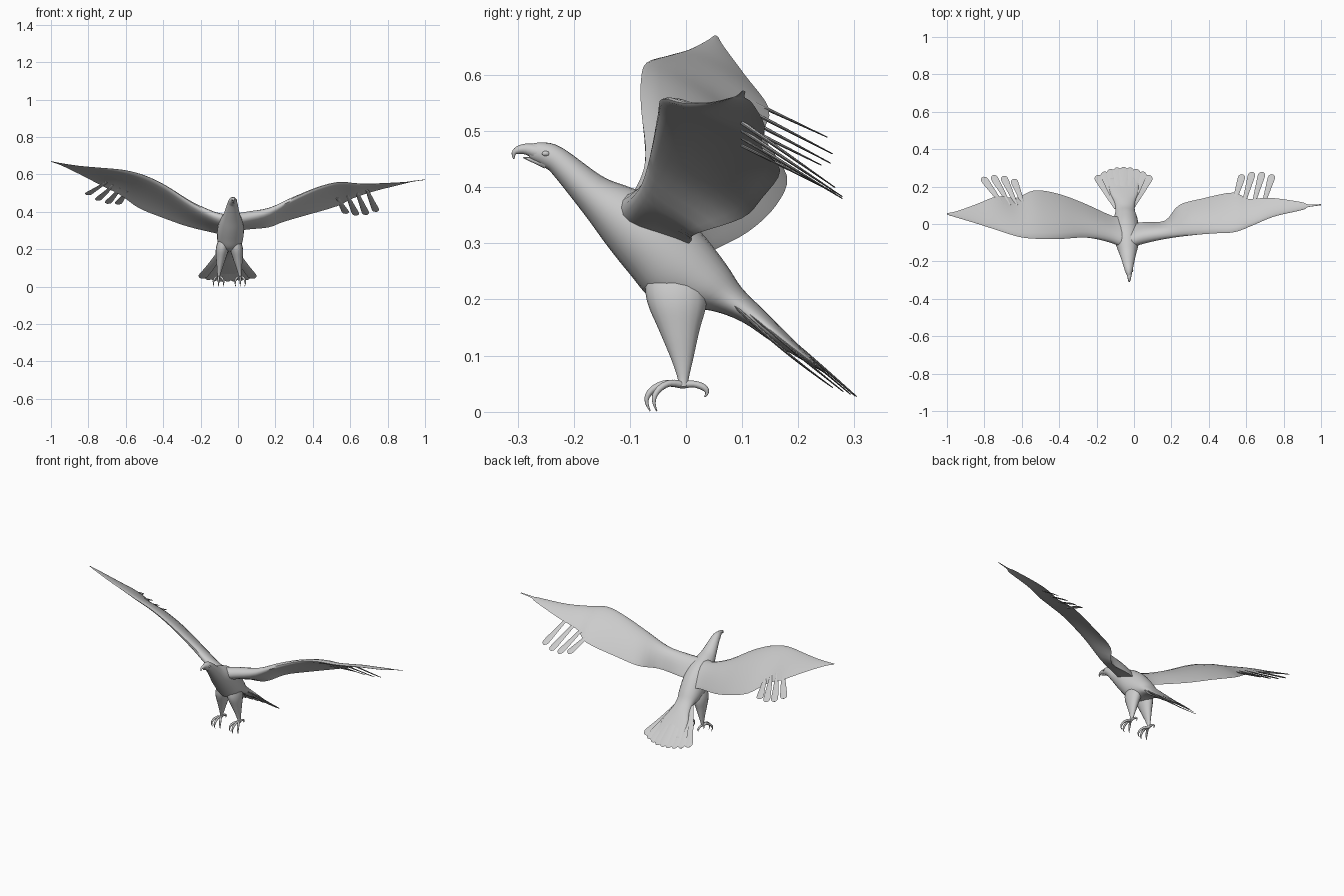
import bpy, bmesh, math
from mathutils import Vector as V

cube = bpy.data.objects.get("Cube")
if cube:
    bpy.data.objects.remove(cube)

colour = (0.6, 0.6, 0.6, 1)
grey = bpy.data.materials.new("plain grey")
grey.use_nodes = True
grey.diffuse_color = colour
bsdf = next(n for n in grey.node_tree.nodes if n.type == 'BSDF_PRINCIPLED')
bsdf.inputs["Base Color"].default_value = colour

X, Z = V((1, 0, 0)), V((0, 0, 1))


def around(n):
    return [2 * math.pi * i / n for i in range(n)]


def ellipse(centre, u, v, n=16):
    return [centre + u * math.cos(a) + v * math.sin(a) for a in around(n)]


def spline(a, b, c, d, t):
    return b + 0.5 * t * (c - a + t * (2 * a - 5 * b + 4 * c - d + t * (3 * (b - c) + d - a)))


def loft(name, rings, steps=4):
    """Skin a smooth surface through cross-sections and cap both ends."""
    fine = []
    last = len(rings) - 1
    for i in range(last):
        near = [rings[max(0, min(last, i + k))] for k in (-1, 0, 1, 2)]
        for step in range(steps):
            fine.append([spline(*points, step / steps) for points in zip(*near)])
    fine.append(rings[-1])
    bm = bmesh.new()
    rows = [[bm.verts.new(point) for point in ring] for ring in fine]
    n = len(rows[0])
    for row, following in zip(rows, rows[1:]):
        for i in range(n):
            j = (i + 1) % n
            bm.faces.new((row[i], row[j], following[j], following[i]))
    bm.faces.new(rows[0])
    bm.faces.new(rows[-1])
    bmesh.ops.recalc_face_normals(bm, faces=bm.faces)
    mesh = bpy.data.meshes.new(name)
    bm.to_mesh(mesh)
    bm.free()
    mesh.materials.append(grey)
    part = bpy.data.objects.new(name, mesh)
    bpy.context.collection.objects.link(part)
    for other in bpy.context.selected_objects:
        other.select_set(False)
    part.select_set(True)
    bpy.context.view_layer.objects.active = part
    bpy.ops.object.shade_smooth_by_angle(angle=math.radians(50))


def tube(name, path, side, widths, heights):
    """Sweep an ellipse along a path; side is the rough width direction."""
    path = [V(point) for point in path]
    rings = []
    for i, point in enumerate(path):
        ahead = path[min(i + 1, len(path) - 1)] - path[max(i - 1, 0)]
        ahead.normalize()
        across = (side - ahead * side.dot(ahead)).normalized()
        rings.append(ellipse(point, across * widths[i], ahead.cross(across) * heights[i], 8))
    loft(name, rings, steps=3)


def feather(name, root, tip, width, root_share, bow=0.0):
    """Thin blade that is widest before its rounded tip."""
    stations = (0, .3, .6, .85, .95, 1)
    path = [root.lerp(tip, t) + Z * bow * math.sin(math.pi * t) for t in stations]
    widths = [width * (root_share + (1 - root_share) * t) for t in stations[:4]]
    widths += [width * .8, width * .25]
    tube(name, path, X, widths, [.004 - .003 * t for t in stations])


# Body, head and tail root: top (y, z), bottom (y, z), half width
body = [
    (-.28, .476, -.28, .452, .009), (-.255, .48, -.25, .434, .02),
    (-.22, .47, -.235, .42, .026), (-.15, .42, -.18, .35, .043),
    (-.1, .4, -.14, .295, .058), (-.04, .375, -.1, .245, .07),
    (.02, .327, -.06, .2, .07), (.07, .265, -.01, .185, .062),
    (.1, .22, .045, .18, .052), (.14, .18, .1, .16, .056),
    (.18, .14, .16, .12, .075), (.25, .07, .25, .067, .08)]
rings = []
for top_y, top_z, low_y, low_z, width in body:
    top, low = V((0, top_y, top_z)), V((0, low_y, low_z))
    middle = (top + low) / 2
    middle.x = -.043 - .06 * middle.y
    rings.append(ellipse(middle, X * width, (top - low) / 2, 24))
loft("body", rings)

# Beak and eyes
head = V((-.025, -.25, .46))
hook = [(-.015, .003), (-.035, .008), (-.05, .006), (-.057, 0), (-.057, -.01)]
taper = [.014, .01, .007, .004, .001]
tube("upper_beak", [head + V((0, y, z)) for y, z in hook], X, taper, taper)
jaw = [(0, -.02), (-.025, -.011), (-.04, -.007)]
tube("lower_beak", [head + V((0, y, z)) for y, z in jaw], X, taper[1::2] + [.002], taper[2:])
for side, sign in (("left", 1), ("right", -1)):
    path = [head + X * sign * reach for reach in (.016, .019, .021)]
    tube(side + "_eye", path, Z, [.005, .004, .001], [.007, .006, .001])


# Wings: leading edge point, trailing edge point; thickness tapers outwards
def wing(name, sections):
    rings = []
    for section in sections:
        lead, trail = V(section[:3]), V(section[3:])
        chord = trail - lead
        up = X.cross(chord).normalized()
        thick = .09 * max(0, 1 - abs(lead.x)) ** 1.5 + .003
        ring = []
        for a in around(20):
            f = (1 - math.cos(a)) / 2
            camber = chord.length * f * (1 - f) / 5
            ring.append(lead + chord * f + up * (thick * math.sin(a) * (1.15 - f) / 2 + camber))
        rings.append(ring)
    loft(name, rings)


wing("left_wing", [
    (-.02, -.125, .37, -.02, 0, .295), (.05, -.1, .385, .05, .01, .305),
    (.17, -.073, .415, .165, .018, .317), (.3, -.06, .475, .24, .1, .345),
    (.43, -.05, .53, .36, .135, .38), (.54, -.043, .557, .53, .168, .43),
    (.64, -.005, .55, .61, .135, .47), (.75, .04, .55, .73, .14, .51),
    (.9, .075, .558, .89, .118, .55), (.93, .09, .563, .93, .105, .56),
    (1, .1, .572, 1, .106, .57)])
wing("right_wing", [
    (-.06, -.125, .37, -.06, .04, .27), (-.13, -.095, .39, -.12, .045, .285),
    (-.25, -.072, .45, -.265, .11, .32), (-.39, -.08, .54, -.4, .16, .367),
    (-.5, -.08, .593, -.53, .18, .42), (-.61, -.07, .622, -.63, .14, .49),
    (-.74, -.03, .635, -.73, .148, .54), (-.85, .005, .645, -.845, .105, .6),
    (-.95, .035, .66, -.95, .068, .65), (-1, .05, .67, -1, .058, .667)])

# Loose flight feathers behind each wing: inner and outer roots, inner and outer tips
flight = {
    "left": ((.53, .1, .475), (.69, .1, .515), (.58, .265, .39), (.74, .265, .4)),
    "right": ((-.59, .1, .51), (-.7, .1, .56), (-.645, .24, .44), (-.81, .25, .49))}
for side, corners in flight.items():
    inner_root, outer_root, inner_tip, outer_tip = map(V, corners)
    for i in range(4):
        t = i / 3
        tip = inner_tip.lerp(outer_tip, t) + V((0, .015, -.015)) * math.sin(math.pi * t)
        feather(f"{side}_flight_feather_{i + 1}", inner_root.lerp(outer_root, t), tip, .021, .4)

# Tail fan, arched so the outer feathers sit lower
for i in range(9):
    t = (i - 4) / 4
    sag = t * t
    root = V((-.053 + .035 * t, .085, .208 - .018 * sag))
    tip = V((-.056 + .142 * t, .304 - .044 * sag, .027 + .017 * sag))
    feather(f"tail_feather_{i + 1}", root, tip, .026, .7, .004 - .01 * sag)

# Legs and feet: leg rings are y, z, half width, half depth
leg = [(-.03, .275, .014, .03), (-.02, .235, .03, .052), (-.016, .195, .034, .053),
       (-.012, .145, .025, .036), (-.007, .095, .014, .02), (-.005, .06, .008, .01),
       (-.006, .045, .008, .009)]
claw = [(0, 0), (.45, -.06), (.8, .12), (1, .4), (1.03, .7), (.93, 1)]
toes = {"inner_toe": (-28, .056), "middle_toe": (0, .062),
        "outer_toe": (28, .056), "back_toe": (180, .042)}
for side, hip, foot in (("left", -.014, .012), ("right", -.078, -.104)):
    rings = []
    for y, z, width, depth in leg:
        centre = V((hip + (foot - hip) * (.25 - z) * 5, y, z))
        rings.append(ellipse(centre, X * width, V((0, depth, 0))))
    loft(side + "_leg", rings)
    ankle = V((foot, -.006, .048))
    for toe, (angle, reach) in toes.items():
        turn = math.radians(angle)
        ahead = V((math.sin(turn), -math.cos(turn), 0))
        drop = .022 if toe == "back_toe" else .047
        path = [ankle + ahead * reach * along - Z * drop * down for along, down in claw]
        thickness = [.007, .006, .006, .005, .003, .001]
        tube(f"{side}_{toe}", path, ahead.cross(Z), thickness, thickness)
